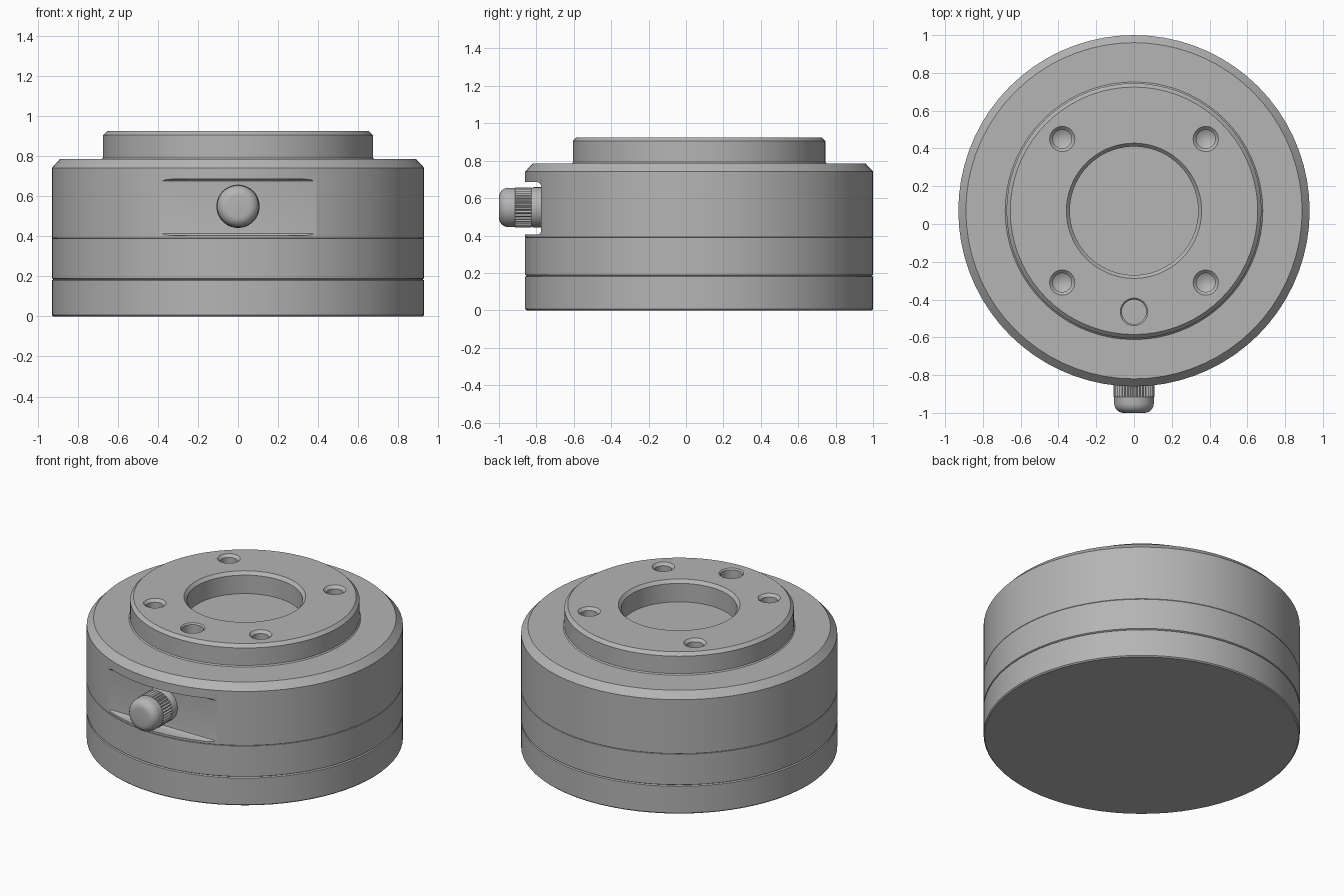
import bpy, bmesh, math
from mathutils import Matrix, Vector

cube = bpy.data.objects.get("Cube")
if cube:
    bpy.data.objects.remove(cube, do_unlink=True)

CENTRE_Y = 0.07

steel = bpy.data.materials.new("satin grey metal")
steel.use_nodes = True
GREY = (0.46, 0.46, 0.46, 1)
steel.diffuse_color = GREY
steel.node_tree.nodes["Principled BSDF"].inputs["Base Color"].default_value = GREY


def add_object(name, bm, location=(0, 0, 0)):
    bmesh.ops.recalc_face_normals(bm, faces=bm.faces)
    mesh = bpy.data.meshes.new(name)
    bm.to_mesh(mesh)
    bm.free()
    mesh.materials.append(steel)
    obj = bpy.data.objects.new(name, mesh)
    obj.location = location
    bpy.context.collection.objects.link(obj)
    return obj


def lathe(name, profile, location, steps=72, forward=False):
    """Turn (radius, height) points that start and end on the axis."""
    bm = bmesh.new()
    verts = [bm.verts.new((r, 0, z)) for r, z in profile]
    edges = [bm.edges.new(pair) for pair in zip(verts, verts[1:])]
    bmesh.ops.spin(bm, geom=verts + edges, cent=(0, 0, 0), axis=(0, 0, 1),
                   angle=math.tau, steps=steps)
    bmesh.ops.remove_doubles(bm, verts=bm.verts, dist=1e-5)
    if forward:
        bm.transform(Matrix.Rotation(math.pi / 2, 4, "X"))
    return add_object(name, bm, location)


def smooth(obj, angle=30):
    bpy.ops.object.select_all(action="DESELECT")
    obj.select_set(True)
    bpy.context.view_layer.objects.active = obj
    bpy.ops.object.shade_smooth_by_angle(angle=math.radians(angle))


def cut(obj, cutter):
    mod = obj.modifiers.new("cut", "BOOLEAN")
    mod.operation = "DIFFERENCE"
    mod.solver = "EXACT"
    mod.object = cutter
    bpy.ops.object.select_all(action="DESELECT")
    bpy.context.view_layer.objects.active = obj
    obj.select_set(True)
    bpy.ops.object.modifier_apply(modifier=mod.name)
    bpy.data.objects.remove(cutter, do_unlink=True)


axis = (0, CENTRE_Y, 0)

# Base plate and middle ring, with small edge breaks that form the groove
base = lathe("base_plate", [(0, 0), (0.923, 0), (0.93, 0.007), (0.93, 0.18),
                            (0.922, 0.185), (0, 0.185)], axis)
ring = lathe("middle_ring", [(0, 0.185), (0.922, 0.185), (0.93, 0.19),
                             (0.93, 0.388), (0.928, 0.39), (0, 0.39)], axis)

# Upper housing with raised flange and central recess
housing = lathe("upper_housing", [
    (0, 0.39), (0.928, 0.39), (0.93, 0.392), (0.93, 0.742), (0.89, 0.785),
    (0.682, 0.785), (0.675, 0.792), (0.675, 0.905), (0.655, 0.925),
    (0.358, 0.925), (0.34, 0.905), (0.34, 0.785), (0, 0.785)], axis)

# Flat pocket behind the knob
bm = bmesh.new()
bmesh.ops.create_cube(bm, size=1)
bmesh.ops.scale(bm, vec=Vector((1.2, 0.425, 0.28)), verts=bm.verts)
bmesh.ops.bevel(bm, geom=bm.edges[:], offset=0.02, segments=3, profile=0.5,
                affect="EDGES")
cut(housing, add_object("pocket_cutter", bm, (0, -0.9875, 0.545)))

# Four screw holes with conical bottoms
screw_profile = [(0, 0.7), (0.05, 0.73), (0.05, 0.908), (0.067, 0.925),
                 (0.067, 0.96), (0, 0.96)]
for sx in (-1, 1):
    for sy in (-1, 1):
        spot = (sx * 0.38, CENTRE_Y + sy * 0.38, 0)
        cut(housing, lathe("screw_hole_cutter", screw_profile, spot, 24))

# Flat-bottomed locating hole
cut(housing, lathe("locating_hole_cutter",
                   [(0, 0.785), (0.065, 0.785), (0.065, 0.917),
                    (0.073, 0.925), (0.073, 0.96), (0, 0.96)],
                   (0, -0.465, 0), 32))

# Knob with a rounded cap and a collar against the pocket
knob_place = (0, -0.77, 0.55)
cap = [(0.055 + 0.05 * math.cos(a), 0.18 + 0.05 * math.sin(a))
       for a in (math.radians(15 * i) for i in range(7))]
knob = lathe("knob", [(0, 0), (0.108, 0), (0.108, 0.045), (0.1, 0.06),
                      (0.1, 0.14), (0.105, 0.145)] + cap + [(0, 0.23)],
             knob_place, 48, forward=True)

# Knurled grip band
TEETH = 36
bm = bmesh.new()
outline = []
for i in range(TEETH * 2):
    a = math.pi * i / TEETH
    r = 0.108 if i % 2 else 0.1
    outline.append(bm.verts.new((r * math.cos(a), -0.055, r * math.sin(a))))
face = bm.faces.new(outline)
side = bmesh.ops.extrude_face_region(bm, geom=[face])["geom"]
bmesh.ops.translate(bm, vec=(0, -0.09, 0),
                    verts=[g for g in side if isinstance(g, bmesh.types.BMVert)])
add_object("knob_knurling", bm, knob_place)

for part in (base, ring, housing, knob):
    smooth(part)
